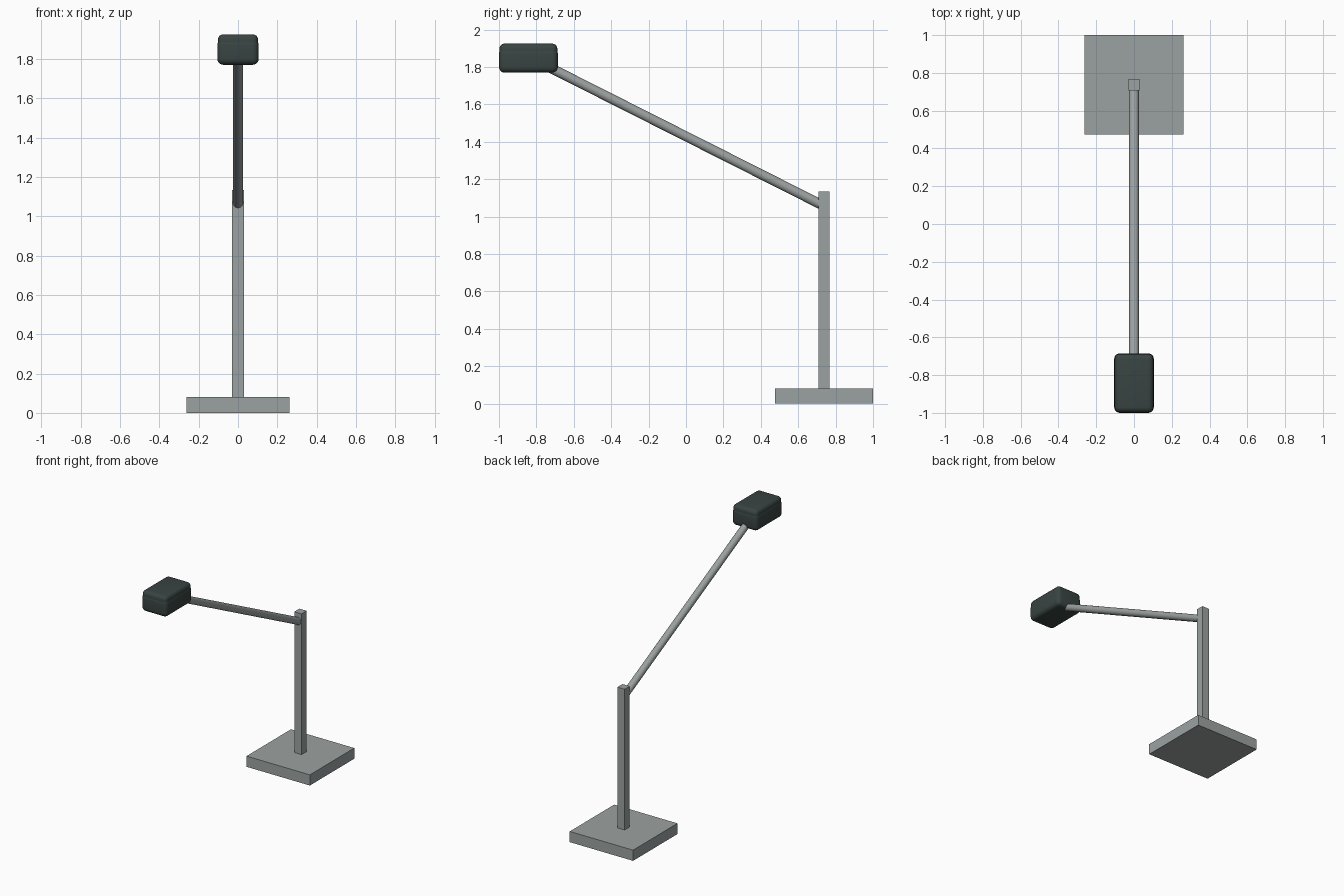
import bpy
import math
from mathutils import Vector

if "Cube" in bpy.data.objects:
    bpy.data.objects.remove(bpy.data.objects["Cube"], do_unlink=True)


def make_material(name, rgb):
    mat = bpy.data.materials.new(name)
    mat.use_nodes = True
    color = (*rgb, 1.0)
    mat.diffuse_color = color
    mat.node_tree.nodes["Principled BSDF"].inputs["Base Color"].default_value = color
    return mat


steel = make_material("steel grey", (0.33, 0.36, 0.355))
charcoal = make_material("dark green charcoal", (0.04, 0.058, 0.054))


def box(name, low, high, mat, round_radius=0):
    low, high = Vector(low), Vector(high)
    bpy.ops.mesh.primitive_cube_add(size=1, location=(low + high) / 2)
    obj = bpy.context.object
    obj.name = name
    obj.scale = high - low
    bpy.ops.object.transform_apply(location=False, rotation=False, scale=True)
    obj.data.materials.append(mat)
    if round_radius:
        bevel = obj.modifiers.new("rounded edges", "BEVEL")
        bevel.width = round_radius
        bevel.segments = 5
        bpy.ops.object.shade_smooth()
    return obj


def rod(name, start, end, radius, mat):
    start, end = Vector(start), Vector(end)
    axis = end - start
    bpy.ops.mesh.primitive_cylinder_add(
        vertices=32, radius=radius, depth=axis.length, location=(start + end) / 2)
    obj = bpy.context.object
    obj.name = name
    obj.rotation_euler = axis.to_track_quat("Z", "Y").to_euler()
    obj.data.materials.append(mat)
    bpy.ops.object.shade_smooth_by_angle(angle=math.radians(40))
    return obj


# Stand: square base plate and upright post
box("base_plate", (-0.262, 0.475, 0), (0.262, 1.0, 0.08), steel)
box("upright_post", (-0.03, 0.708, 0.08), (0.03, 0.768, 1.133), steel)

# Sloping arm from the post into the head
rod("sloping_arm", (0, 0.735, 1.058), (0, -0.8, 1.833), 0.026, steel)

# Head: rounded housing with a slightly narrower cap
box("head_housing", (-0.105, -1.0, 1.77), (0.105, -0.685, 1.9), charcoal, 0.03)
box("head_cap", (-0.102, -0.997, 1.81), (0.102, -0.688, 1.925), charcoal, 0.027)
